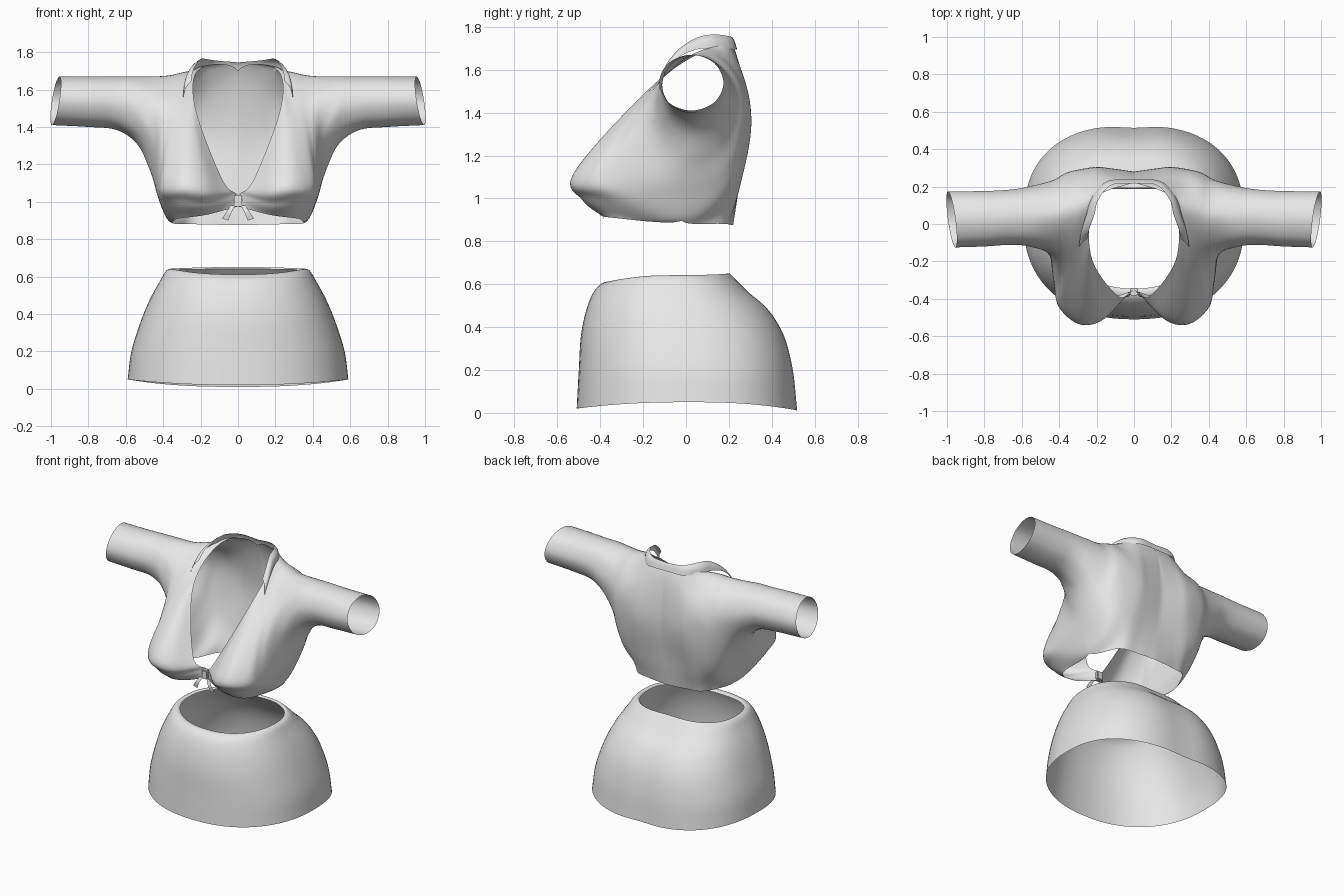
import bpy
import bmesh
from math import sin, cos, pi, exp, copysign
from mathutils import Vector

cube = bpy.data.objects.get("Cube")
if cube:
    bpy.data.objects.remove(cube, do_unlink=True)

cloth = bpy.data.materials.new("light grey cloth")
cloth.use_nodes = True
GREY = (0.8, 0.8, 0.8, 1)
cloth.diffuse_color = GREY
cloth.node_tree.nodes["Principled BSDF"].inputs["Base Color"].default_value = GREY


def spline(points, steps):
    """Smooth curve through the points; wraps when the ends coincide."""
    p = [Vector(q) for q in points]
    if (p[0] - p[-1]).length < 1e-6:
        before, after = p[-2], p[1]
    else:
        before, after = 2 * p[0] - p[1], 2 * p[-1] - p[-2]
    p = [before] + p + [after]
    curve = []
    for k in range(1, len(p) - 2):
        a, b, c, d = p[k - 1:k + 3]
        for s in range(steps):
            t = s / steps
            curve.append(b + (c - a) * t / 2
                         + (2 * a - 5 * b + 4 * c - d) * t * t / 2
                         + (3 * b - a - 3 * c + d) * t ** 3 / 2)
    curve.append(p[-2])
    return curve


def loft(sections, steps):
    """Smoothly interpolate between sections of equal length."""
    columns = [spline(column, steps) for column in zip(*sections)]
    return [list(row) for row in zip(*columns)]


def finish(name, bm, smooth=True, mirror=False):
    mesh = bpy.data.meshes.new(name)
    bmesh.ops.remove_doubles(bm, verts=bm.verts, dist=1e-5)
    for face in bm.faces:
        face.smooth = smooth
    bm.to_mesh(mesh)
    bm.free()
    mesh.materials.append(cloth)
    obj = bpy.data.objects.new(name, mesh)
    bpy.context.collection.objects.link(obj)
    if mirror:
        mod = obj.modifiers.new("Mirror", "MIRROR")
        mod.merge_threshold = 0.001
    return obj


def sheet(name, rows, mirror=False):
    bm = bmesh.new()
    grid = []
    for row in rows:
        grid.append([bm.verts.new((max(0, p[0]) if mirror else p[0], p[1], p[2]))
                     for p in row])
    for r, s in zip(grid, grid[1:]):
        for j in range(len(r) - 1):
            bm.faces.new((r[j], r[j + 1], s[j + 1], s[j]))
    return finish(name, bm, mirror=mirror)


def sleeve_ring(x, y, z, ry, rz, tilt=0.0):
    """Ring starting underneath and running over the front."""
    ring = []
    for k in range(9):
        a = (k % 8) * pi / 4
        ring.append((x + tilt * (cos(a) - sin(a)), y - ry * sin(a), z - rz * cos(a)))
    return ring


# Top: sections from the wrist to the neckline, each from front hem
# over the shoulder to back hem
under_arm = [(.475, .02, 1.18), (.465, -.10, 1.22), (.45, -.17, 1.34),
             (.44, -.12, 1.55), (.42, .04, 1.67), (.42, .18, 1.6),
             (.43, .235, 1.45), (.455, .17, 1.25), (.475, .02, 1.18)]
side = [(.42, 0, 1.03), (.435, -.22, 1.06), (.42, -.33, 1.17),
        (.38, -.16, 1.5), (.355, .05, 1.675), (.35, .21, 1.6),
        (.37, .27, 1.4), (.4, .19, 1.13), (.42, 0, 1.03)]
hem_side = [(.365, -.02, .895), (.4, -.34, 1), (.395, -.44, 1.12),
            (.33, -.19, 1.48), (.29, .07, 1.69), (.28, .225, 1.6),
            (.3, .29, 1.4), (.34, .21, 1.05), (.365, -.02, .895)]
bust = [(.32, -.34, .91), (.31, -.47, 1), (.29, -.52, 1.12),
        (.28, -.2, 1.48), (.245, .1, 1.7), (.2, .25, 1.6),
        (.2, .305, 1.36), (.24, .25, 1.06), (.27, .17, .882)]
inner_bust = [(.17, -.4, .93), (.165, -.465, .99), (.18, -.5, 1.11),
              (.25, -.19, 1.495), (.22, .12, 1.71), (.12, .235, 1.66),
              (.12, .297, 1.36), (.13, .25, 1.06), (.15, .205, .878)]
neckline = [(0, -.355, .975), (0, -.35, 1.035), (.085, -.385, 1.12),
            (.23, -.17, 1.51), (.205, .13, 1.71), (0, .225, 1.7),
            (0, .28, 1.38), (0, .25, 1.08), (0, .22, .875)]
sections = [sleeve_ring(.975, .025, 1.54, .15, .13, .02),
            sleeve_ring(.8, .028, 1.535, .148, .135),
            sleeve_ring(.65, .037, 1.527, .148, .143),
            sleeve_ring(.54, .04, 1.49, .165, .18),
            under_arm, side, hem_side, bust, inner_bust, neckline]
STEPS = 6
rows = loft([spline(s, 8) for s in sections], STEPS)
closed = sections.index(hem_side) * STEPS
for row in rows[:closed + 1]:          # close the seam below the arm
    row[0] = row[-1] = (row[0] + row[-1]) / 2
sheet("cropped_top", rows, mirror=True)

# Collar: standing band at the back running into pointed lapels
collar_top = [(0, .218, 1.745), (.12, .208, 1.755), (.19, .13, 1.765),
              (.212, .05, 1.75), (.24, -.03, 1.7), (.25, -.08, 1.645)]
collar_edge = [(0, .238, 1.695), (.14, .23, 1.695), (.222, .15, 1.7),
               (.255, .05, 1.695), (.283, -.045, 1.65), (.295, -.125, 1.55)]
collar_mid = [(Vector(a) + Vector(b)) / 2 + Vector((.008 if a[0] else 0, 0, .008))
              for a, b in zip(collar_top, collar_edge)]
collar = [spline(line, 6) for line in (collar_top, collar_mid, collar_edge)]
sheet("collar", loft(collar, 3), mirror=True)

# Front tie: knot and two hanging tails
bm = bmesh.new()
bmesh.ops.create_cube(bm, size=1)
bmesh.ops.scale(bm, vec=(.045, .04, .062), verts=bm.verts)
bmesh.ops.translate(bm, vec=(0, -.362, 1.006), verts=bm.verts)
bmesh.ops.bevel(bm, geom=bm.edges[:], offset=.006, segments=2, affect='EDGES')
finish("tie_knot", bm, smooth=False)
tail = [[(.015, -.375, .98), (.04, -.375, .98)],
        [(.034, -.39, .945), (.062, -.39, .945)],
        [(.052, -.385, .9), (.085, -.385, .91)]]
sheet("tie_tails", loft(tail, 3), mirror=True)

# Skirt: height at front, side and back, then half width, front y and back y
skirt_levels = [(.02, .05, .01, .59, -.51, .528),
                (.2, .2, .2, .57, -.5, .508),
                (.36, .36, .36, .52, -.49, .467),
                (.48, .48, .48, .47, -.465, .395),
                (.565, .58, .56, .415, -.43, .305),
                (.605, .63, .62, .385, -.39, .245),
                (.61, .642, .65, .36, -.36, .215),
                (.6, .635, .64, .345, -.345, .2)]


def skirt_ring(front, mid, back, width, y_front, y_back, count=72):
    ring = []
    centre = (y_front + y_back) / 2
    depth = (y_back - y_front) / 2
    for k in range(count + 1):
        a = (k % count) * 2 * pi / count
        c, s = cos(a), sin(a)
        power = 2 / (2.5 if s > 0 else 2.25)
        x = width * copysign(abs(c) ** power, c)
        y = centre + depth * copysign(abs(s) ** power, s)
        if s > 0:                       # soft hollow down the back
            y -= .014 * exp(-(x / .12) ** 2)
        z = mid + ((back if s > 0 else front) - mid) * s * s
        ring.append(Vector((x, y, z)))
    return ring


sheet("skirt", loft([skirt_ring(*level) for level in skirt_levels], 5))
